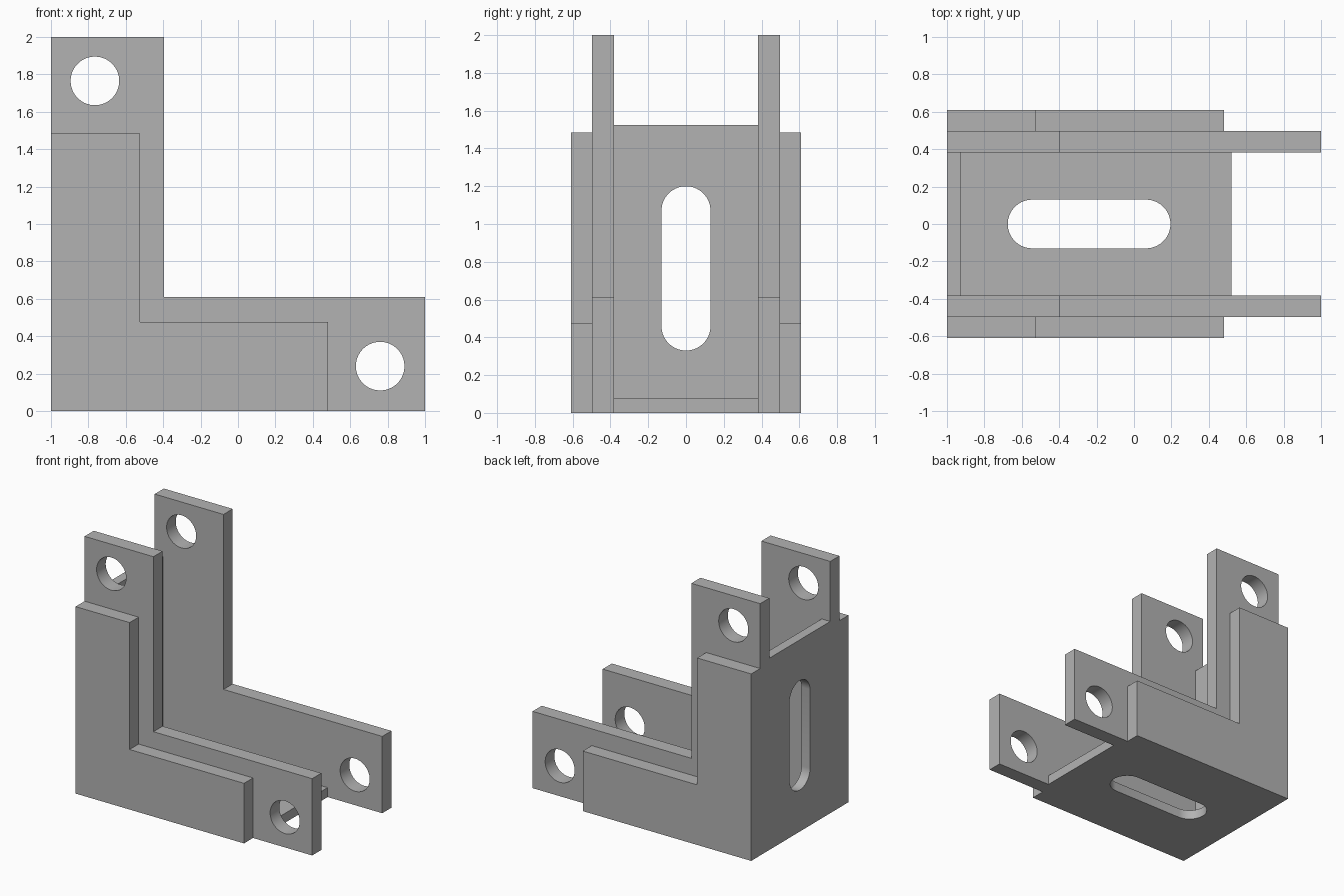
import bpy, bmesh, math
from mathutils import Matrix

cube = bpy.data.objects.get("Cube")
if cube:
    bpy.data.objects.remove(cube, do_unlink=True)

grey = bpy.data.materials.new("plain grey")
grey.use_nodes = True
grey.diffuse_color = (0.45, 0.45, 0.45, 1)
grey.node_tree.nodes["Principled BSDF"].inputs["Base Color"].default_value = grey.diffuse_color

# Local profile axes mapped to the world
FLAT = Matrix.Identity(4)
FACING_FRONT = Matrix(((1, 0, 0, 0), (0, 0, -1, 0), (0, 1, 0, 0), (0, 0, 0, 1)))
FACING_SIDE = Matrix(((0, 0, 1, 0), (1, 0, 0, 0), (0, 1, 0, 0), (0, 0, 0, 1)))


def slot(cx, cy, r, dx=0, dy=0, n=48):
    """Round hole, stretched into a slot by half-lengths dx or dy."""
    pts = []
    for i in range(n):
        a = math.tau * (i + 0.5) / n
        c, s = math.cos(a), math.sin(a)
        pts.append((cx + r * c + math.copysign(dx, c), cy + r * s + math.copysign(dy, s)))
    return pts


def rect(x0, x1, y0, y1):
    return [(x0, y0), (x1, y0), (x1, y1), (x0, y1)]


def angle_profile(length_x, height, inner_x, inner_z):
    return [(-1, 0), (length_x, 0), (length_x, inner_z),
            (inner_x, inner_z), (inner_x, height), (-1, height)]


def plate(name, loops, thickness, orient, centre):
    """Extruded outline with holes, turned into a clean mesh."""
    curve = bpy.data.curves.new(name, "CURVE")
    curve.dimensions = "2D"
    curve.fill_mode = "BOTH"
    curve.extrude = thickness / 2
    for pts in loops:
        sp = curve.splines.new("POLY")
        sp.points.add(len(pts) - 1)
        for p, (x, y) in zip(sp.points, pts):
            p.co = (x, y, 0, 1)
        sp.use_cyclic_u = True
        sp.use_smooth = False
    tmp = bpy.data.objects.new(name + " outline", curve)
    mesh = bpy.data.meshes.new_from_object(tmp)
    bpy.data.objects.remove(tmp)
    bpy.data.curves.remove(curve)
    bm = bmesh.new()
    bm.from_mesh(mesh)
    bmesh.ops.remove_doubles(bm, verts=bm.verts, dist=0.0001)
    bm.transform(Matrix.Translation(centre) @ orient)
    bmesh.ops.recalc_face_normals(bm, faces=bm.faces)
    bm.to_mesh(mesh)
    bm.free()
    mesh.name = name
    mesh.materials.clear()
    mesh.materials.append(grey)
    obj = bpy.data.objects.new(name, mesh)
    bpy.context.collection.objects.link(obj)
    bpy.ops.object.select_all(action="DESELECT")
    obj.select_set(True)
    bpy.context.view_layer.objects.active = obj
    bpy.ops.object.shade_smooth_by_angle(angle=math.radians(30))
    return obj


# Paired side walls: a long drilled angle and a shorter outer cheek
R = 0.13
for side, s in (("front", -1), ("back", 1)):
    plate(side + "_wall", [angle_profile(1, 2, -0.395, 0.61),
                           slot(-0.765, 1.765, R), slot(0.76, 0.24, R)],
          0.115, FACING_FRONT, (0, s * 0.4395, 0))
    plate(side + "_cheek", [angle_profile(0.48, 1.485, -0.525, 0.477)],
          0.115, FACING_FRONT, (0, s * 0.5525, 0))

# Slotted plates joining the walls
W = 0.384
plate("base_plate", [rect(-1, 0.52, -W, W), slot(-0.24, 0, R, dx=0.305)],
      0.075, FLAT, (0, 0, 0.0375))
plate("end_plate", [rect(-W, W, 0.075, 1.523), slot(0, 0.765, R, dy=0.305)],
      0.075, FACING_SIDE, (-0.9625, 0, 0))
